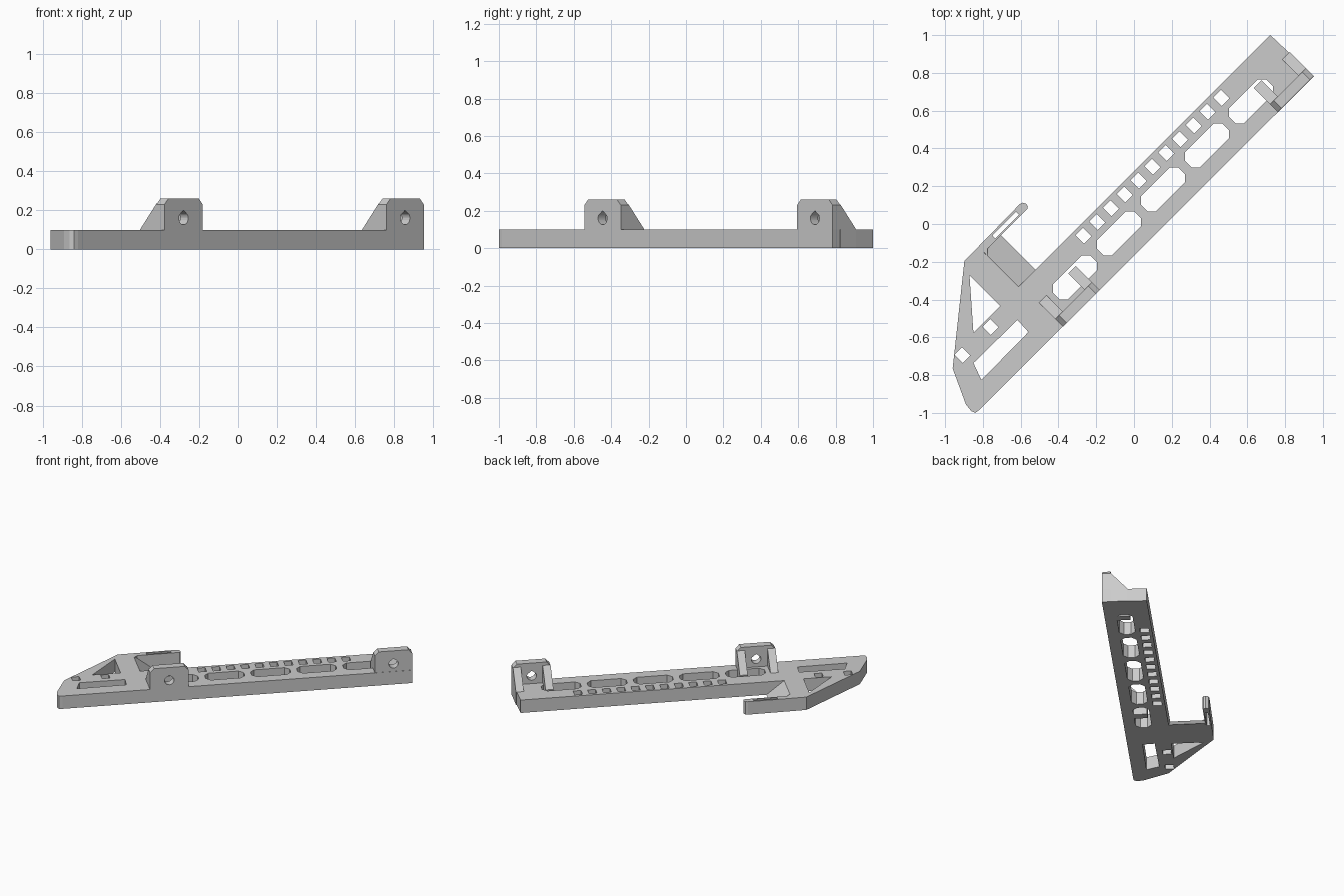
import bpy, bmesh, math
from mathutils import Vector

if "Cube" in bpy.data.objects:
    bpy.data.objects.remove(bpy.data.objects["Cube"])

T = 0.10  # thickness of the flat body

grey = bpy.data.materials.new("light_grey")
grey.diffuse_color = (0.6, 0.6, 0.6, 1)
grey.use_nodes = True
grey.node_tree.nodes["Principled BSDF"].inputs["Base Color"].default_value = grey.diffuse_color


def P(s, d, z=0.0):
    """Diagonal coordinates: s runs along the bar, d across it."""
    return Vector(((s - d) / 2, (s + d) / 2, z))


def add_prism(bm, pts, vec):
    """Extrude a planar loop of points along a vector."""
    face = bm.faces.new([bm.verts.new(p) for p in pts])
    ext = bmesh.ops.extrude_face_region(bm, geom=[face])
    bmesh.ops.translate(bm, vec=vec, verts=[g for g in ext["geom"] if isinstance(g, bmesh.types.BMVert)])


def make(name, prisms):
    bm = bmesh.new()
    for pts, vec in prisms:
        add_prism(bm, pts, vec)
    bmesh.ops.recalc_face_normals(bm, faces=bm.faces)
    me = bpy.data.meshes.new(name)
    bm.to_mesh(me)
    bm.free()
    me.materials.append(grey)
    ob = bpy.data.objects.new(name, me)
    bpy.context.collection.objects.link(ob)
    return ob


def cut(ob, prisms):
    """Subtract prisms and keep the finished mesh."""
    cutter = make("cutter", prisms)
    cutter.hide_render = True
    mod = ob.modifiers.new("cut", "BOOLEAN")
    mod.operation, mod.solver, mod.object = "DIFFERENCE", "EXACT", cutter
    bpy.context.view_layer.update()
    me = bpy.data.meshes.new_from_object(ob.evaluated_get(bpy.context.evaluated_depsgraph_get()))
    ob.modifiers.clear()
    ob.data = me
    bpy.data.objects.remove(cutter)


def through(pts):
    """Vertical cutter through the body."""
    return [Vector((p[0], p[1], -0.1)) for p in pts], Vector((0, 0, T + 0.2))


def slot(s, d, hs, hd, c=0.0):
    """Rectangular opening, corners chamfered by c."""
    if c == 0:
        return through([P(s + a * hs, d + b * hd) for a, b in ((-1, -1), (1, -1), (1, 1), (-1, 1))])
    q = []
    for a, b in ((-1, -1), (1, -1), (1, 1), (-1, 1)):
        pair = [P(s + a * (hs - c), d + b * hd), P(s + a * hs, d + b * (hd - c))]
        q += pair if a * b < 0 else pair[::-1]
    return through(q)


# Flat body: bar, pointed foot and hooked arm
outline = [
    (0.722, 1.0), (0.953, 0.783), (-0.82, -0.985), (-0.84, -1.0), (-0.862, -0.99),
    (-0.89, -0.955), (-0.96, -0.765), (-0.898, -0.196),
    (-0.605, 0.105), (-0.59, 0.113), (-0.57, 0.107), (-0.562, 0.093), (-0.565, 0.08),
    (-0.776, -0.132), (-0.776, -0.169), (-0.612, -0.332)]
body = make("body", [([Vector((x, y, 0)) for x, y in outline], Vector((0, 0, T)))])

# Openings in the body
openings = [slot(-0.13 + 0.466 * k, 0.03, 0.198, 0.08, 0.045) for k in range(-1, 4)]
openings += [slot(-0.33 + 0.146 * k, 0.204, 0.04, 0.045) for k in range(11)]
openings += [slot(s, 0.214, 0.04, 0.043) for s in (-1.305, -1.602)]
openings.append(slot(-0.685, 0.674, 0.125, 0.016))
openings.append(through([(-0.871, -0.27), (-0.85, -0.577), (-0.707, -0.434)]))
openings.append(through([(-0.617, -0.508), (-0.85, -0.736), (-0.808, -0.826), (-0.559, -0.572)]))
cut(body, openings)

# Sloped wall inside the hook
make("hook_ramp", [([P(-0.95, 0.278, 0), P(-0.765, 0.278, 0), P(-0.945, 0.278, T)],
                    P(0, 0.366))])

# Two upright lugs with teardrop holes and a pair of ribs each
D0, D1, TOP = -0.167, -0.085, 0.26
for label, s0, s1 in (("near", -0.92, -0.53), ("far", 1.355, 1.735)):
    prof = [(s0, T), (s1, T), (s1, 0.23), (s1 - 0.04, TOP), (s0 + 0.04, TOP), (s0, 0.23)]
    lug = make(label + "_lug", [([P(s, D0, z) for s, z in prof], P(0, D1 - D0))])
    mid, r = (s0 + s1) / 2, 0.034
    angles = [math.radians(150 + 240 * i / 16) for i in range(17)]
    drop = [(mid + r * math.cos(a) * math.sqrt(2), 0.16 + r * math.sin(a)) for a in angles]
    drop.append((mid, 0.2))
    cut(lug, [([P(s, D0 - 0.1, z) for s, z in drop], P(0, 0.4))])
    for side, a in (("left", s0), ("right", s1 - 0.08)):
        rib = [(D1, 0), (0.085, 0), (0.085, T), (D1, 0.235)]
        make(f"{label}_{side}_rib", [([P(a, d, z) for d, z in rib], P(0.08, 0))])
